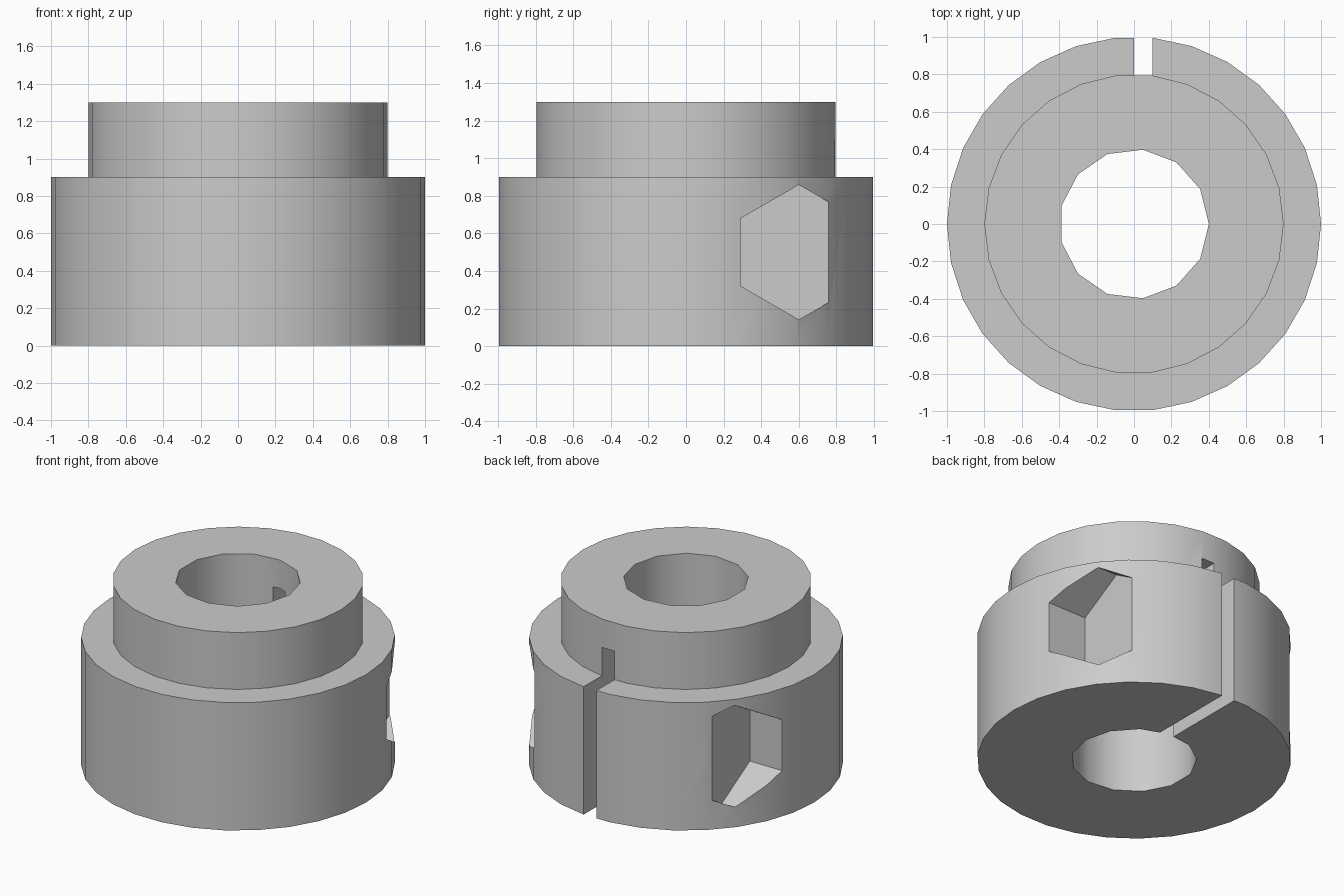
import bpy
import bmesh
import math
from mathutils import Matrix

if "Cube" in bpy.data.objects:
    bpy.data.objects.remove(bpy.data.objects["Cube"], do_unlink=True)


def add_object(name, bm):
    bmesh.ops.recalc_face_normals(bm, faces=bm.faces)
    mesh = bpy.data.meshes.new(name)
    bm.to_mesh(mesh)
    bm.free()
    obj = bpy.data.objects.new(name, mesh)
    bpy.context.collection.objects.link(obj)
    return obj


def prism(name, sides, radius, start, end, placement=Matrix()):
    """Regular prism along local z, first corner on local +x."""
    bm = bmesh.new()
    ring = []
    for i in range(sides):
        a = math.tau * i / sides
        ring.append(bm.verts.new((radius * math.cos(a), radius * math.sin(a), start)))
    base = bm.faces.new(ring)
    top = bmesh.ops.extrude_face_region(bm, geom=[base], use_keep_orig=True)
    moved = [v for v in top["geom"] if isinstance(v, bmesh.types.BMVert)]
    bmesh.ops.translate(bm, verts=moved, vec=(0, 0, end - start))
    bm.transform(placement)
    return add_object(name, bm)


def box(name, low, high):
    bm = bmesh.new()
    bmesh.ops.create_cube(bm, size=1)
    for v in bm.verts:
        v.co = [h if c > 0 else l for c, l, h in zip(v.co, low, high)]
    return add_object(name, bm)


def combine(target, tool, operation):
    """Apply a boolean and discard the tool object."""
    tool.hide_render = True
    mod = target.modifiers.new(operation, "BOOLEAN")
    mod.operation = operation
    mod.solver = "EXACT"
    mod.object = tool
    bpy.ops.object.select_all(action="DESELECT")
    target.select_set(True)
    bpy.context.view_layer.objects.active = target
    bpy.ops.object.modifier_apply(modifier=mod.name)
    bpy.data.objects.remove(tool, do_unlink=True)


# Wide clamp body with a narrower collar on top
clamp = prism("clamp_hub", 30, 1.0, 0, 0.9)
combine(clamp, prism("collar", 26, 0.8, 0.5, 1.3), "UNION")

# Central bore and the clamping slot at the back
combine(clamp, prism("bore", 13, 0.4, -0.2, 1.5), "DIFFERENCE")
combine(clamp, box("slot", (0, 0, -0.2), (0.1, 1.2, 1.1)), "DIFFERENCE")

# Cross bolt hole with a hexagonal pocket at each end (local z runs to -x)
across = Matrix.Translation((0, 0.6, 0.5)) @ Matrix.Rotation(-math.pi / 2, 4, "Y")
combine(clamp, prism("bolt_hole", 20, 0.156, -1.2, 1.2, across), "DIFFERENCE")
for start, end in ((-1.2, -0.65), (0.7, 1.2)):
    combine(clamp, prism("hex_pocket", 6, 0.358, start, end, across), "DIFFERENCE")

# Single plain grey finish
grey = bpy.data.materials.new("light_grey")
grey.use_nodes = True
colour = (0.6, 0.6, 0.6, 1)
grey.diffuse_color = colour
grey.node_tree.nodes["Principled BSDF"].inputs["Base Color"].default_value = colour
clamp.data.materials.clear()
clamp.data.materials.append(grey)

bpy.ops.object.select_all(action="DESELECT")
clamp.select_set(True)
bpy.context.view_layer.objects.active = clamp
bpy.ops.object.shade_smooth_by_angle(angle=math.radians(30))
